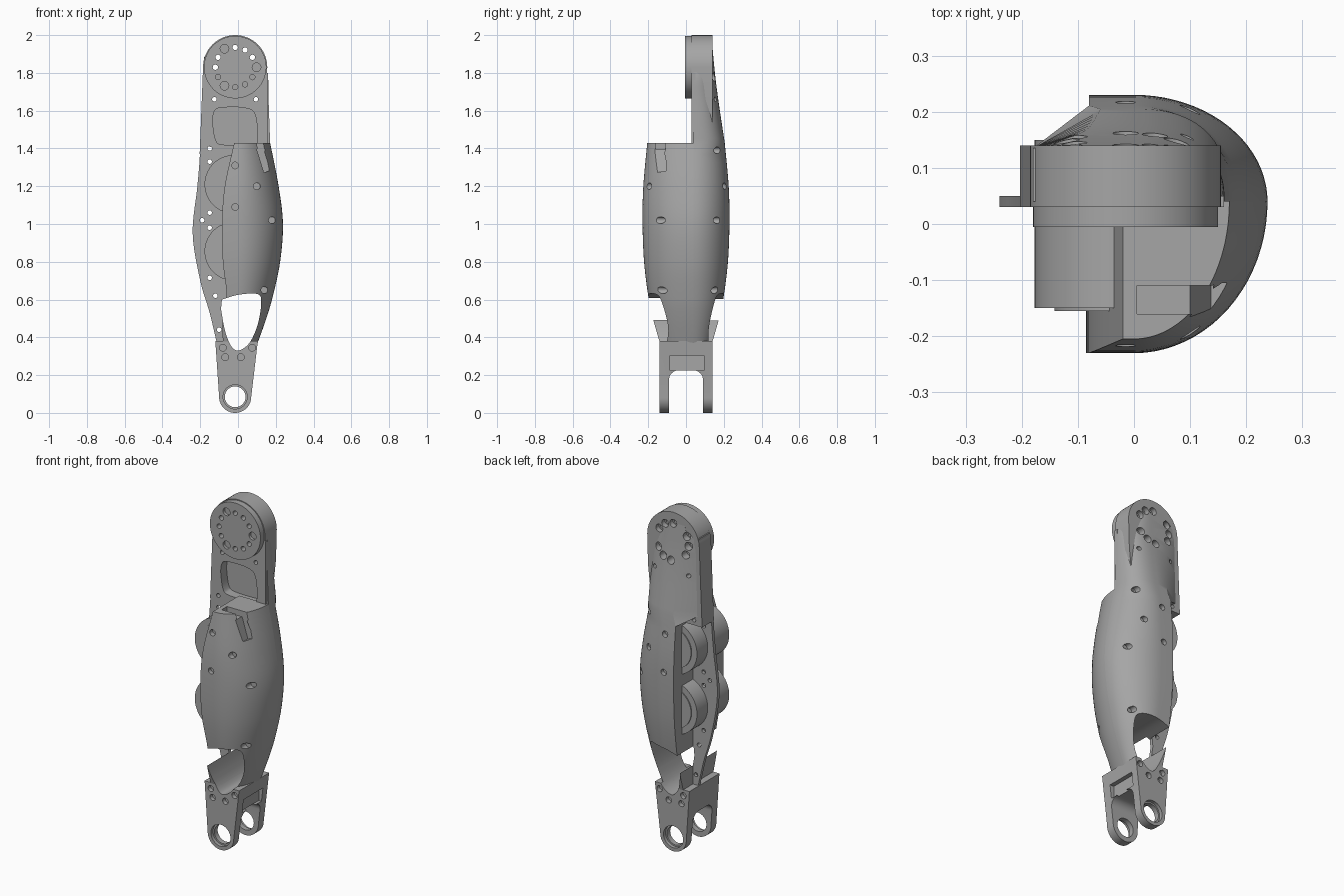
import bpy, bmesh, math
from mathutils import Matrix, Vector

cube = bpy.data.objects.get("Cube")
if cube:
    bpy.data.objects.remove(cube, do_unlink=True)

grey = bpy.data.materials.new("metal grey")
grey.use_nodes = True
colour = (0.38, 0.38, 0.38, 1)
grey.diffuse_color = colour
grey.node_tree.nodes["Principled BSDF"].inputs["Base Color"].default_value = colour

CX = -0.015      # shared centre line of the joints
SPLIT = 0.04     # plane between front and back shells
TOP_Z, EYE_Z = 1.83, 0.085


def finish(bm, name):
    bmesh.ops.recalc_face_normals(bm, faces=bm.faces)
    mesh = bpy.data.meshes.new(name)
    bm.to_mesh(mesh)
    bm.free()
    ob = bpy.data.objects.new(name, mesh)
    bpy.context.collection.objects.link(ob)
    mesh.materials.append(grey)
    return ob


def loft(name, rings):
    bm = bmesh.new()
    loops = [[bm.verts.new(p) for p in ring] for ring in rings]
    n = len(loops[0])
    for a, b in zip(loops, loops[1:]):
        for i in range(n):
            j = (i + 1) % n
            bm.faces.new((a[i], a[j], b[j], b[i]))
    bm.faces.new(loops[0])
    bm.faces.new(loops[-1])
    return finish(bm, name)


def extrude(name, outline, y0, y1):
    return loft(name, [[(x, y, z) for x, z in outline] for y in (y0, y1)])


def arc(x, z, r, start, end, steps=32):
    angles = [math.radians(start + (end - start) * i / steps) for i in range(steps + 1)]
    return [(x + r * math.cos(a), z + r * math.sin(a)) for a in angles]


def disc(name, x, z, r, y0, y1, steps=48):
    return extrude(name, arc(x, z, r, 0, 360, steps)[:-1], y0, y1)


def box(name, centre, size, tilt=0):
    bm = bmesh.new()
    bmesh.ops.create_cube(bm, size=1)
    m = Matrix.Translation(centre) @ Matrix.Rotation(tilt, 4, 'Y') @ Matrix.Diagonal((*size, 1))
    bmesh.ops.transform(bm, matrix=m, verts=bm.verts)
    return finish(bm, name)


def smooth_curve(points, steps=6):
    """Smooth open curve through tuples of any length."""
    out = []
    for i in range(len(points) - 1):
        a, b, c, d = (points[min(max(i + k, 0), len(points) - 1)] for k in (-1, 0, 1, 2))
        for s in range(steps):
            t = s / steps
            out.append(tuple(q + t / 2 * (r - p + t * (2 * p - 5 * q + 4 * r - u + t * (3 * (q - r) + u - p)))
                             for p, q, r, u in zip(a, b, c, d)))
    return out + [points[-1]]


def cut(ob, cutters):
    for c in cutters:
        mod = ob.modifiers.new("cut", 'BOOLEAN')
        mod.object, mod.solver = c, 'EXACT'
    graph = bpy.context.evaluated_depsgraph_get()
    mesh = bpy.data.meshes.new_from_object(ob.evaluated_get(graph))
    ob.modifiers.clear()
    ob.data = mesh


def quarter(xr, depth, power, steps=20):
    """Rounded side of a shell section, from its crown to its outer edge."""
    for i in range(steps + 1):
        a = math.pi / 2 * i / steps
        yield xr * math.sin(a) ** (2 / power), SPLIT + depth * math.cos(a) ** (2 / power)


# Shell shape: height, front left edge, right edge, half depth
rows = smooth_curve([(0.36, -0.08, 0.1, 0.135), (0.5, -0.08, 0.15, 0.175), (0.62, -0.06, 0.185, 0.2),
                     (0.8, -0.08, 0.223, 0.222), (1, -0.085, 0.238, 0.23),
                     (1.2, -0.07, 0.215, 0.226), (1.43, -0.02, 0.17, 0.205)])
front_shell = loft("front_shell", [
    [(xl, SPLIT, z), (xl, -d, z)] + [(x, y, z) for x, y in quarter(xr, -d - SPLIT, 2)]
    for z, xl, xr, d in rows])

# Back shell rises into the upper arm and flattens towards its top
rings = []
upper = smooth_curve([(1.43, -0.06, 0.17, 0.205), (1.65, -0.08, 0.162, 0.172),
                      (1.8, -0.11, 0.155, 0.153), (1.95, -0.09, 0.1, 0.139)])
for z, xl, xr, d in rows[:-2] + upper:
    arm = z > 1.42
    wall, crown, edge = (xl if z > 1.9 else -0.18, xl, 0.135) if arm else (-0.08, -0.08, d)
    rings.append([(wall, SPLIT, z), (wall, edge, z), (crown, d, z)]
                 + [(x, y, z) for x, y in quarter(xr, d - SPLIT, 2.5 if arm else 2)])
back_shell = loft("back_shell", rings)

# Upper arm block and thin side plate
left_edge = smooth_curve([(-0.185, 1.8), (-0.2, 1.4), (-0.215, 1.2), (-0.24, 0.95), (-0.2, 0.7),
                          (-0.15, 0.53), (-0.11, 0.36)])
head = arc(CX, TOP_Z, 0.17, 0, 180)
arm_block = extrude("upper_arm", head + [(-0.19, 1.7), (-0.203, 1.37), (0.12, 1.37), (0.15, 1.65)], 0.03, 0.14)
side_plate = extrude("side_plate", left_edge + [(0.09, 0.36), (0.17, 0.7), (0.2, 1), (0.16, 1.4), (0.16, 1.8)], 0.03, 0.05)

# Round output flange
flange = disc("output_flange", CX, TOP_Z, 0.165, -0.005, 0.032, 64)

# Forked lower end
fork = extrude("lower_fork", arc(CX, EYE_Z, 0.085, 180, 360) + [(0.105, 0.38), (-0.12, 0.38)], -0.14, 0.14)

# Two motors set through the plate
motors = []
for label, z in (("upper", 1.21), ("lower", 0.855)):
    motors.append(disc(label + "_motor", -0.022, z, 0.155, -0.15, 0.15, 64))
    motors.append(disc(label + "_motor_cap", -0.022, z, 0.12, -0.155, 0.156, 64))

# Cutters: opening through the shin
opening = extrude("opening_cutter", smooth_curve([
    (-0.085, 0.6), (0, 0.625), (0.1, 0.63), (0.123, 0.59), (0.105, 0.47), (0.06, 0.37), (0, 0.33),
    (-0.04, 0.36), (-0.07, 0.44), (-0.09, 0.55)]), -0.4, 0.4)

# Fork slot, recess and joint eye
slot_profile = [(-0.09, -0.1), (0.09, -0.1)] + arc(0.04, 0.175, 0.05, 0, 90, 8) + arc(-0.04, 0.175, 0.05, 90, 180, 8)
slot = loft("slot_cutter", [[(x, y, z) for y, z in slot_profile] for x in (-0.3, 0.3)])
recess = box("recess_cutter", (0.12, 0.005, 0.265), (0.1, 0.18, 0.08))
eye = disc("eye_cutter", CX, EYE_Z, 0.055, -0.3, 0.3)
eye_seats = [disc("eye_seat_cutter", CX, EYE_Z, 0.064, s * 0.12, s * 0.3) for s in (-1, 1)]

# Arm window, and the cable notch in the front shell
window = extrude("window_cutter", smooth_curve([
    (-0.135, 1.55), (-0.12, 1.605), (-0.06, 1.618), (0.03, 1.615), (0.085, 1.59), (0.103, 1.5),
    (0.1, 1.44), (0.08, 1.42), (-0.08, 1.42), (-0.12, 1.45), (-0.135, 1.55)])[:-1], -0.2, 0.085)
notch = box("notch_cutter", (0.135, -0.16, 1.34), (0.035, 0.11, 0.13), -0.3)
step = box("step_cutter", (0.09, -0.135, 1.42), (0.17, 0.05, 0.05))

# Ring of flange holes; every fourth one is a blind bolt seat
flange_holes, arm_holes = [], []
for i in range(12):
    a = math.radians(30 * i)
    r = 0.105 if i % 4 else 0.113
    x, z = CX + r * math.cos(a), TOP_Z + r * math.sin(a)
    if i % 4:
        hole = disc("hole_cutter", x, z, 0.014, -0.3, 0.3, 16)
        flange_holes.append(hole)
        arm_holes += [hole, disc("bore_cutter", x, z, 0.023, 0.11, 0.3, 16)]
    else:
        flange_holes.append(disc("seat_cutter", x, z, 0.023, -0.3, 0.012, 16))

plate_holes = [disc("hole_cutter", x, z, 0.012, -0.1, 0.3, 16) for x, z in
               [(-0.15, 1.4), (-0.15, 1.33), (-0.15, 1.06), (-0.19, 1.02), (-0.15, 0.98),
                (-0.15, 0.715), (-0.12, 0.62), (-0.1, 0.44), (-0.125, 1.66), (0.095, 1.66)]]

# Blind bolt seats on both shells and on the fork
shell_seats = {-1: [], 1: []}
for x, z in [(0.125, 1.39), (CX, 1.31), (0.1, 1.2), (CX, 1.09), (0.18, 1.02), (0.14, 0.65)]:
    _, _, xr, d = min(rows, key=lambda row: abs(row[0] - z))
    lean = math.sqrt(max(0, 1 - (max(x, 0) / xr) ** 2))
    for s in shell_seats:
        surface = SPLIT + (s * d - SPLIT) * lean
        shell_seats[s].append(disc("seat_cutter", x, z, 0.018, surface - s * 0.025, s * 0.4, 16))
fork_seats = [disc("seat_cutter", x, z, 0.018, s * 0.115, s * 0.3, 16) for s in (-1, 1)
              for x, z in [(-0.08, 0.345), (-0.068, 0.295), (0.015, 0.295), (0.075, 0.345)]]

cut(front_shell, [opening, notch, step] + shell_seats[-1])
cut(back_shell, [opening, window] + shell_seats[1] + arm_holes + plate_holes[-2:])
cut(arm_block, [window] + arm_holes + plate_holes)
cut(side_plate, [opening, window] + plate_holes)
cut(flange, flange_holes)
cut(fork, [opening, slot, recess, eye] + eye_seats + fork_seats)

for ob in list(bpy.data.objects):
    if "_cutter" in ob.name:
        bpy.data.objects.remove(ob, do_unlink=True)

# Smooth rounded surfaces, crisp edges
parts = [front_shell, back_shell, arm_block, side_plate, flange, fork] + motors
bpy.ops.object.select_all(action='DESELECT')
for ob in parts:
    ob.select_set(True)
bpy.context.view_layer.objects.active = front_shell
bpy.ops.object.shade_smooth_by_angle(angle=math.radians(30))
